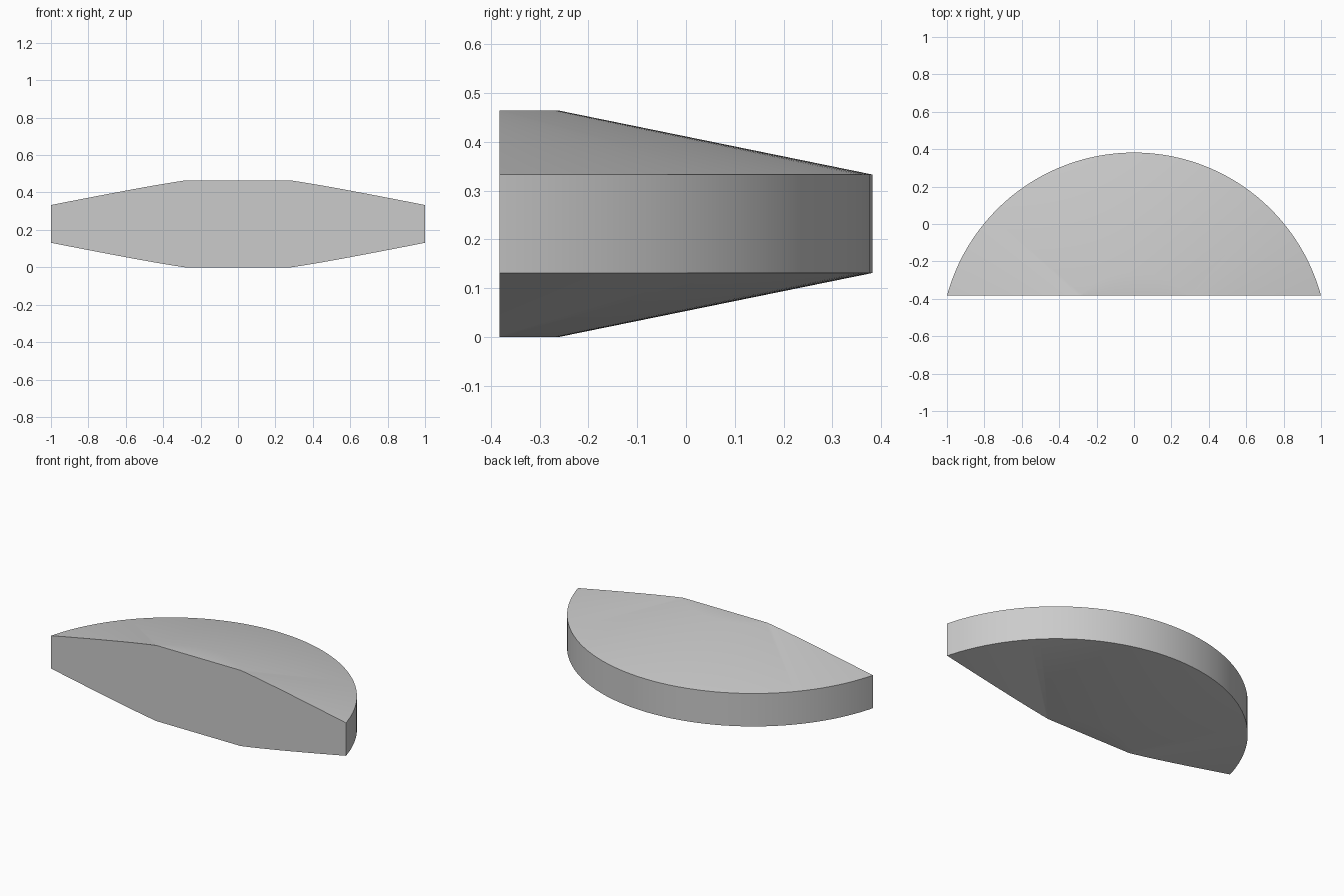
import bpy, bmesh
from math import radians, tau
from mathutils import Matrix, Vector

cube = bpy.data.objects.get("Cube")
if cube:
    bpy.data.objects.remove(cube)

RADIUS, FLAT_RADIUS = 1.036, 0.394      # rim and central plateau
HEIGHT, RIM_LOW, RIM_HIGH = 0.464, 0.131, 0.333
AXIS_Y, CUT_Y = -0.654, -0.382          # lathe axis and straight front cut

# Plain grey finish
grey = bpy.data.materials.new("light_grey")
grey.use_nodes = True
colour = (0.6, 0.6, 0.6, 1)
grey.diffuse_color = colour
grey.node_tree.nodes["Principled BSDF"].inputs["Base Color"].default_value = colour

# Lathe the tapered disc profile around its axis
bm = bmesh.new()
profile = [(0, 0), (FLAT_RADIUS, 0), (RADIUS, RIM_LOW),
           (RADIUS, RIM_HIGH), (FLAT_RADIUS, HEIGHT), (0, HEIGHT)]
points = [bm.verts.new((r, 0, z)) for r, z in profile]
edges = [bm.edges.new(pair) for pair in zip(points, points[1:])]
bmesh.ops.spin(bm, geom=points + edges, cent=(0, 0, 0), axis=(0, 0, 1),
               angle=tau, steps=128, use_duplicate=False)
bmesh.ops.remove_doubles(bm, verts=bm.verts, dist=0.0001)
bmesh.ops.transform(bm, matrix=Matrix.Translation((0, AXIS_Y, 0)), verts=bm.verts)

# Slice off the front and close the flat face
cut = bmesh.ops.bisect_plane(bm, geom=bm.verts[:] + bm.edges[:] + bm.faces[:],
                             dist=0.00001, plane_co=Vector((0, CUT_Y, 0)),
                             plane_no=Vector((0, -1, 0)), clear_outer=True)
rim = [e for e in cut["geom_cut"] if isinstance(e, bmesh.types.BMEdge)]
bmesh.ops.contextual_create(bm, geom=rim)
bmesh.ops.recalc_face_normals(bm, faces=bm.faces)

mesh = bpy.data.meshes.new("disc_segment")
bm.to_mesh(mesh)
bm.free()
mesh.materials.append(grey)
segment = bpy.data.objects.new("disc_segment", mesh)
bpy.context.collection.objects.link(segment)

# Smooth curved surfaces, crisp outer edges
bpy.ops.object.select_all(action="DESELECT")
segment.select_set(True)
bpy.context.view_layer.objects.active = segment
bpy.ops.object.shade_smooth_by_angle(angle=radians(30))
